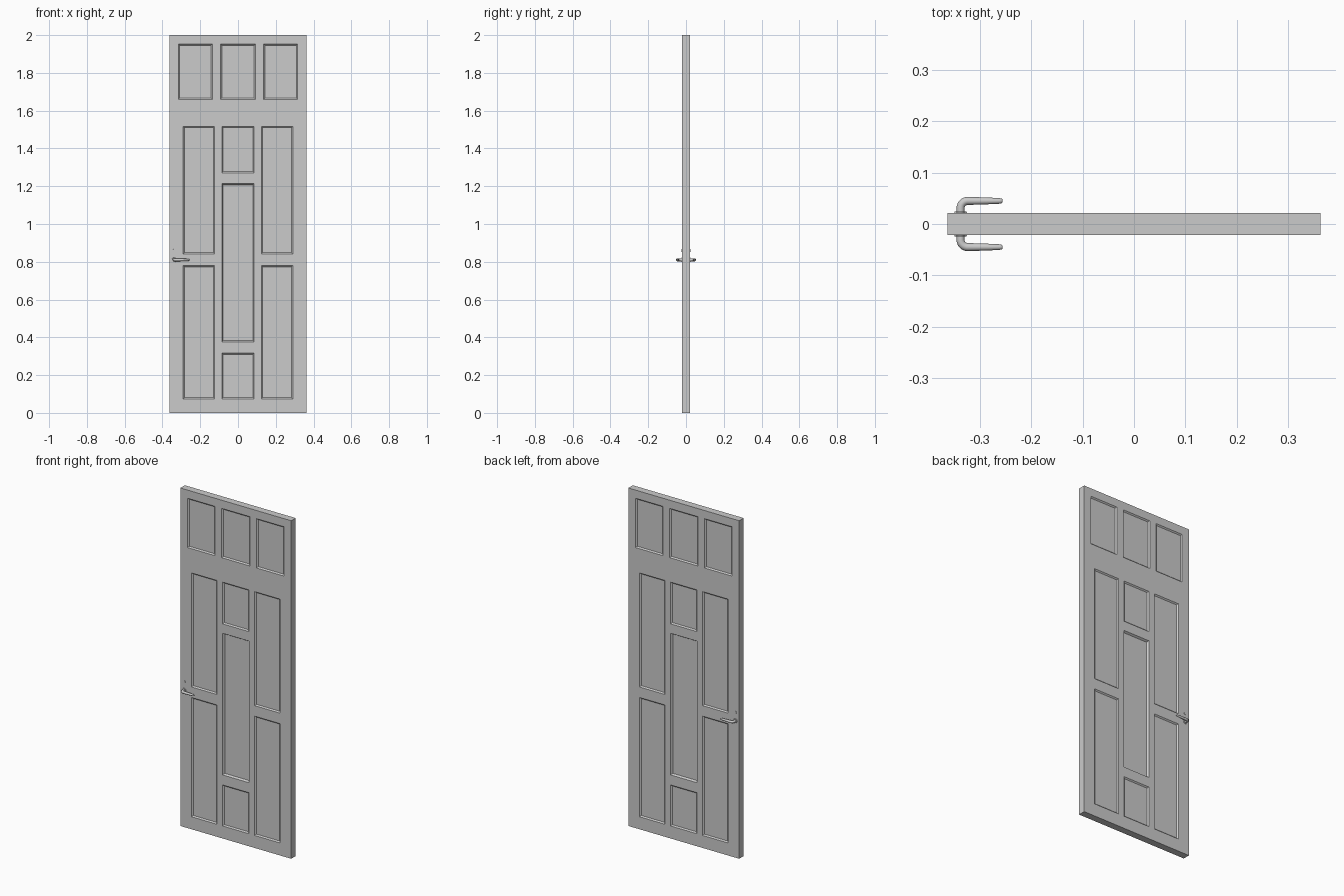
import bpy, bmesh, math

if "Cube" in bpy.data.objects:
    bpy.data.objects.remove(bpy.data.objects["Cube"])

W, T, H = 0.363, 0.021, 2.0      # half width, half thickness, height
HX, HZ = -0.338, 0.81            # handle spindle position


def mesh_object(name, bm):
    bmesh.ops.recalc_face_normals(bm, faces=bm.faces)
    me = bpy.data.meshes.new(name)
    bm.to_mesh(me)
    bm.free()
    ob = bpy.data.objects.new(name, me)
    bpy.context.collection.objects.link(ob)
    return ob


def frustum(bm, x0, x1, z0, z1, depth, side, slope=0.007):
    # tapered block that sinks one panel into one face of the door
    over = 0.01
    loops = []
    for y, inset in ((T + over, -slope * over / depth), (T - depth, slope)):
        loops.append([bm.verts.new((x, side * y, z)) for x, z in (
            (x0 + inset, z0 + inset), (x1 - inset, z0 + inset),
            (x1 - inset, z1 - inset), (x0 + inset, z1 - inset))])
    a, b = loops
    bm.faces.new(a)
    bm.faces.new(b[::-1])
    for i in range(4):
        j = (i + 1) % 4
        bm.faces.new((a[i], a[j], b[j], b[i]))


# panel rectangles: x0, x1, z0, z1, depth
panels = [(-0.092, 0.092, 1.66, 1.952, 0.007),
          (-0.086, 0.086, 1.27, 1.517, 0.007),
          (-0.086, 0.086, 0.376, 1.214, 0.011),
          (-0.086, 0.086, 0.074, 0.317, 0.007)]
for x0, x1, z0, z1 in ((0.136, 0.316, 1.66, 1.952),
                       (0.124, 0.290, 0.842, 1.517),
                       (0.124, 0.290, 0.074, 0.780)):
    panels += [(x0, x1, z0, z1, 0.007), (-x1, -x0, z0, z1, 0.007)]

# door leaf
bm = bmesh.new()
bmesh.ops.create_cube(bm, size=1)
for v in bm.verts:
    v.co = (v.co.x * 2 * W, v.co.y * 2 * T, (v.co.z + 0.5) * H)
door = mesh_object("door_leaf", bm)

# recessed panels on both faces
bm = bmesh.new()
for p in panels:
    for side in (-1, 1):
        frustum(bm, *p, side)
cutter = mesh_object("panel_cutter", bm)
cutter.hide_render = True
mod = door.modifiers.new("panels", 'BOOLEAN')
mod.operation = 'DIFFERENCE'
mod.solver = 'EXACT'
mod.object = cutter
bpy.context.view_layer.objects.active = door
bpy.ops.object.modifier_apply(modifier=mod.name)
bpy.data.objects.remove(cutter)


def smooth(ob):
    bpy.ops.object.select_all(action='DESELECT')
    ob.select_set(True)
    bpy.context.view_layer.objects.active = ob
    bpy.ops.object.shade_smooth_by_angle(angle=math.radians(35))


def rosette(name, z, radius, side, out):
    # thin round plate with a slightly tapered rim
    bpy.ops.mesh.primitive_cone_add(
        vertices=32, radius1=radius, radius2=radius * 0.85, depth=out + 0.004,
        location=(HX, side * (T + (out - 0.004) / 2), z),
        rotation=(-side * math.pi / 2, 0, 0))
    ob = bpy.context.object
    ob.name = name
    smooth(ob)


def lever(name, side):
    # bent tapering lever swept along a path
    r, reach = 0.014, 0.045
    pts = [(HX, T - 0.003, 0.0075)]
    for i in range(9):
        a = i / 8 * math.pi / 2
        pts.append((HX + r - r * math.cos(a), reach - r + r * math.sin(a), 0.0078))
    pts += [(-0.29, reach, 0.0068), (-0.262, reach, 0.0055),
            (-0.258, reach, 0.0045), (-0.256, reach, 0.0025)]
    cu = bpy.data.curves.new(name, 'CURVE')
    cu.dimensions = '3D'
    cu.bevel_depth = 1.0
    cu.bevel_resolution = 4
    cu.use_fill_caps = True
    sp = cu.splines.new('POLY')
    sp.points.add(len(pts) - 1)
    for p, (x, y, rad) in zip(sp.points, pts):
        p.co = (x, side * y, HZ, 1)
        p.radius = rad
    ob = bpy.data.objects.new(name, cu)
    bpy.context.collection.objects.link(ob)
    bpy.ops.object.select_all(action='DESELECT')
    ob.select_set(True)
    bpy.context.view_layer.objects.active = ob
    bpy.ops.object.convert(target='MESH')
    smooth(bpy.context.object)


# handle and lock on both faces
for side, tag in ((-1, "front"), (1, "back")):
    rosette("handle_rosette_" + tag, HZ, 0.0135, side, 0.003)
    rosette("lock_rosette_" + tag, 0.86, 0.009, side, 0.002)
    lever("handle_lever_" + tag, side)
